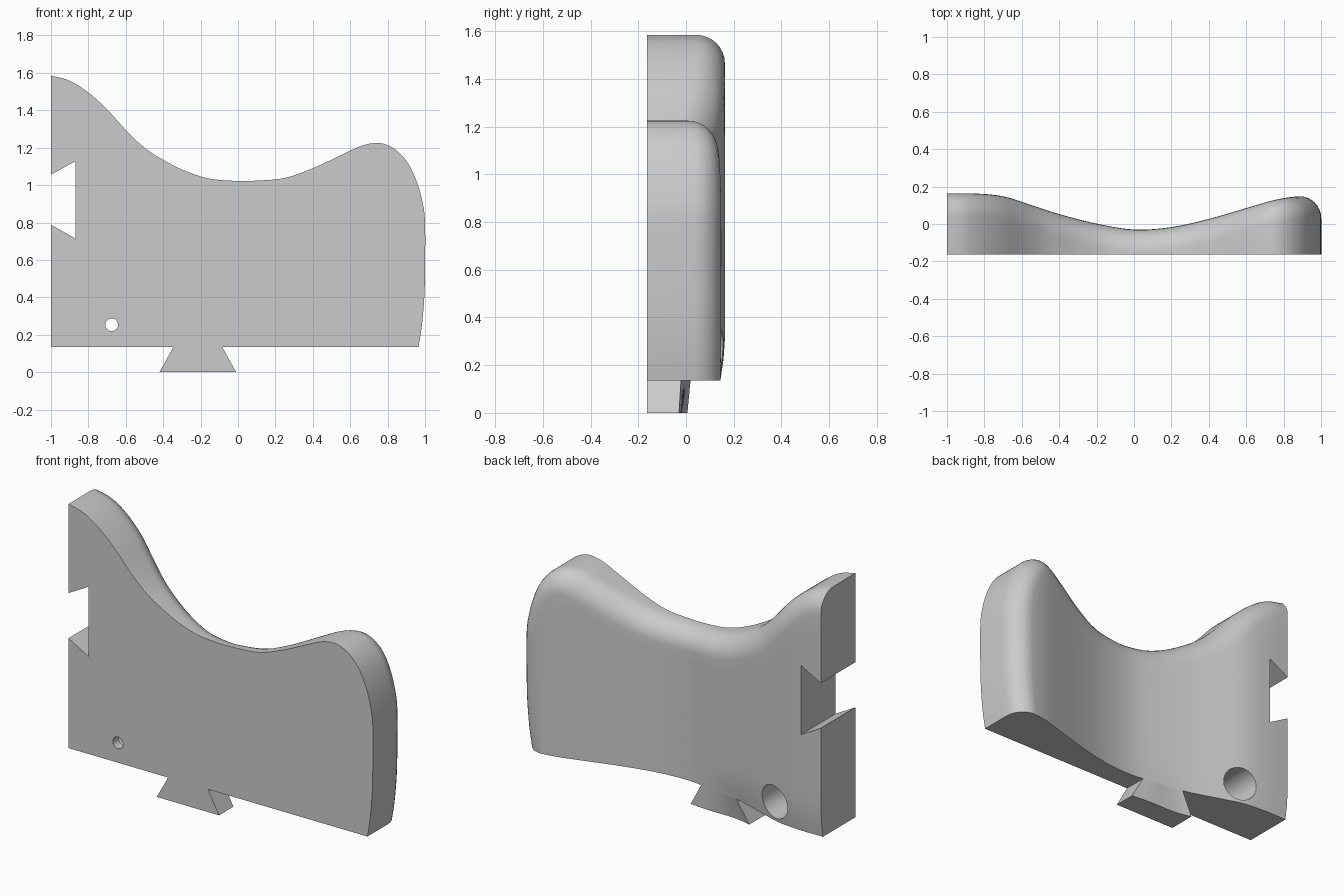
import bpy, bmesh, math
from mathutils import Vector

if "Cube" in bpy.data.objects:
    bpy.data.objects.remove(bpy.data.objects["Cube"])

FRONT, BASE, R = -0.163, 0.135, 0.12
grey = bpy.data.materials.new("plain grey")
grey.diffuse_color = (0.6, 0.6, 0.6, 1)
grey.use_nodes = True
grey.node_tree.nodes["Principled BSDF"].inputs["Base Color"].default_value = grey.diffuse_color


def finish(name, bm):
    bmesh.ops.remove_doubles(bm, verts=bm.verts, dist=1e-5)
    bmesh.ops.dissolve_degenerate(bm, edges=bm.edges, dist=1e-6)
    bmesh.ops.recalc_face_normals(bm, faces=bm.faces)
    me = bpy.data.meshes.new(name)
    bm.to_mesh(me)
    bm.free()
    ob = bpy.data.objects.new(name, me)
    bpy.context.collection.objects.link(ob)
    me.materials.append(grey)
    return ob


def prism(name, pts, y0, y1):
    bm = bmesh.new()
    a = [bm.verts.new((x, y0, z)) for x, z in pts]
    b = [bm.verts.new((x, y1, z)) for x, z in pts]
    bm.faces.new(a)
    bm.faces.new(b[::-1])
    for i in range(len(pts)):
        j = (i + 1) % len(pts)
        bm.faces.new((a[i], a[j], b[j], b[i]))
    return finish(name, bm)


def circle(cx, cz, r, n=48):
    return [(cx + r * math.cos(2 * math.pi * i / n), cz + r * math.sin(2 * math.pi * i / n)) for i in range(n)]


def spline(pts, n):
    p = [Vector(q) for q in pts]
    p = [2 * p[0] - p[1]] + p + [2 * p[-1] - p[-2]]
    out = []
    for a, b, c, d in zip(p, p[1:], p[2:], p[3:]):
        for k in range(n):
            t = k / n
            out.append(0.5 * (2 * b + (c - a) * t + (2 * a - 5 * b + 4 * c - d) * t * t
                              + (3 * b - a - 3 * c + d) * t ** 3))
    return out + [p[-2]]


# wavy back: depth along x
wave = spline([(-1, .163), (-.85, .163), (-.7, .148), (-.55, .102), (-.4, .053), (-.2, .002), (0, -.03),
               (.2, -.017), (.4, .027), (.6, .085), (.75, .128), (.87, .147), (1, .15)], 10)


def back(x, z):
    x = min(max(x, -1), 1)
    for a, b in zip(wave, wave[1:]):
        if x <= b.x:
            y = a.y + (b.y - a.y) * (x - a.x) / (b.x - a.x)
            break
    # left part leans in slightly toward the bottom
    f = min(max((-0.05 - x) / 0.35, 0), 1)
    low = max(0, (0.35 - z) / 0.215)
    return y - 0.02 * low * low * f * f * (3 - 2 * f)


# free outline: up the right side, over the bump, down the dip, up to the left peak
rim = spline([(.965, .135), (.983, .25), (.996, .4), (1, .55), (1, .8), (.985, .915), (.955, 1.02), (.91, 1.115),
              (.85, 1.183), (.79, 1.217), (.735, 1.225), (.66, 1.21), (.55, 1.16), (.4, 1.09), (.25, 1.038),
              (.1, 1.024), (0, 1.022), (-.15, 1.034), (-.28, 1.075), (-.4, 1.135), (-.5, 1.2), (-.6, 1.295),
              (-.7, 1.405), (-.8, 1.495), (-.9, 1.558), (-1, 1.585)], 5)

# body: rounded rim rows, then rows running down to the bottom edge
bm = bmesh.new()
last = len(rim) - 1
cols = []
for i, p in enumerate(rim):
    t = (rim[min(i + 1, last)] - rim[max(i - 1, 0)]).normalized()
    n = Vector((-t.y, t.x))
    if i == 0:
        n = Vector((-1, 0))
    if i == last:
        n = Vector((0, -1))
    col = []
    for k in range(9):
        a = math.pi / 2 * k / 8
        q = p + n * R * (1 - math.cos(a))
        q = Vector((max(q.x, -1), max(q.y, BASE)))
        col.append(bm.verts.new((q.x, max(back(q.x, q.y) - R * (1 - math.sin(a)), FRONT + .004), q.y)))
    end = Vector((.845 - 1.845 * i / last, BASE))
    for k in range(1, 15):
        c = q.lerp(end, k / 14)
        col.append(bm.verts.new((c.x, back(c.x, c.y), c.y)))
    cols.append(col)
for a, b in zip(cols, cols[1:]):
    for k in range(len(a) - 1):
        bm.faces.new((a[k], a[k + 1], b[k + 1], b[k]))
bmesh.ops.remove_doubles(bm, verts=bm.verts, dist=1e-5)
edges = [e for e in bm.edges if e.is_boundary]
new = bmesh.ops.extrude_edge_only(bm, edges=edges)["geom"]
for v in new:
    if isinstance(v, bmesh.types.BMVert):
        v.co.y = FRONT
bmesh.ops.contextual_create(bm, geom=[e for e in new if isinstance(e, bmesh.types.BMEdge)])
body = finish("body", bm)

# dovetail slot, wide bore from the back and small through hole
cutters = [prism("slot_cutter", [(-1.04, 1.034), (-.87, 1.127), (-.87, .715), (-1.04, .81)], -.4, .4),
           prism("bore_cutter", circle(-.675, .253, .1), -.11, .4),
           prism("hole_cutter", circle(-.675, .253, .034, 32), -.4, 0)]
for c in cutters:
    m = body.modifiers.new(c.name, 'BOOLEAN')
    m.object, m.operation, m.solver = c, 'DIFFERENCE', 'EXACT'
bpy.context.view_layer.update()
cut = bpy.data.meshes.new_from_object(body.evaluated_get(bpy.context.evaluated_depsgraph_get()))
body.modifiers.clear()
body.data = cut
for c in cutters:
    bpy.data.objects.remove(c)

# dovetail tab under the body, its back flush with the wave
bm = bmesh.new()
rings = []
for i in range(17):
    s = i / 16
    xt, xb = -.345 + .26 * s, -.42 + .41 * s
    rings.append([bm.verts.new(c) for c in ((xt, FRONT, BASE), (xt, back(xt, BASE), BASE),
                                            (xb, back(xb, 0), 0), (xb, FRONT, 0))])
for a, b in zip(rings, rings[1:]):
    for k in range(4):
        j = (k + 1) % 4
        bm.faces.new((a[k], a[j], b[j], b[k]))
bm.faces.new(rings[0])
bm.faces.new(rings[-1])
tab = finish("dovetail_tab", bm)

for ob in (body, tab):
    bpy.ops.object.select_all(action='DESELECT')
    ob.select_set(True)
    bpy.context.view_layer.objects.active = ob
    bpy.ops.object.shade_smooth_by_angle(angle=math.radians(35))
